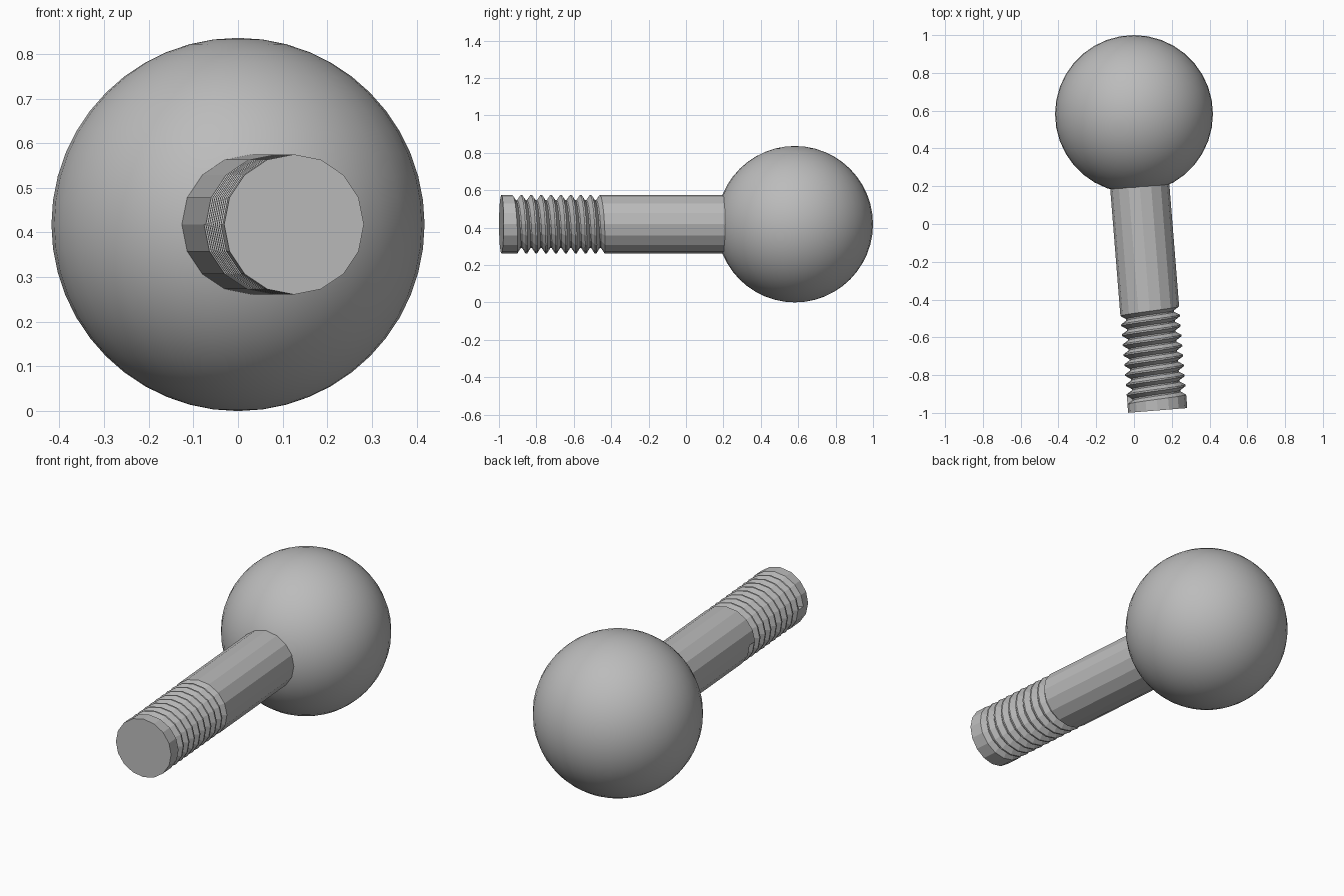
import bpy, bmesh
from math import pi, cos, sin
from mathutils import Vector

cube = bpy.data.objects.get("Cube")
if cube:
    bpy.data.objects.remove(cube, do_unlink=True)

RADIUS = 0.418                        # ball
CENTRE = Vector((0, 0.582, RADIUS))
AXIS = Vector((0.08, -1, 0)).normalized()
SIDE = Vector((-AXIS.y, AXIS.x, 0))
UP = Vector((0, 0, 1))

SIDES, TURNS, PITCH = 16, 9, 0.053
CREST, ROOT = 0.157, 0.128
SHAFT_START, THREAD_START, TIP = 0.3, 1.007, 1.574

grey = bpy.data.materials.new("plain_grey")
grey.use_nodes = True
colour = (0.5, 0.5, 0.5, 1)
grey.diffuse_color = colour
grey.node_tree.nodes["Principled BSDF"].inputs["Base Color"].default_value = colour


def finish(bm, name):
    bmesh.ops.recalc_face_normals(bm, faces=bm.faces)
    mesh = bpy.data.meshes.new(name)
    bm.to_mesh(mesh)
    bm.free()
    mesh.materials.append(grey)
    obj = bpy.data.objects.new(name, mesh)
    bpy.context.collection.objects.link(obj)
    return obj


# Ball head
bm = bmesh.new()
bmesh.ops.create_uvsphere(bm, u_segments=36, v_segments=24, radius=RADIUS)
ball = finish(bm, "ball_head")
ball.location = CENTRE
for poly in ball.data.polygons:
    poly.use_smooth = True

# Threaded shank, running out of the ball along its slightly turned axis
bm = bmesh.new()


def point(step, along, radius):
    phi = pi + 2 * pi * step / SIDES
    return bm.verts.new(CENTRE + AXIS * along + (SIDE * cos(phi) + UP * sin(phi)) * radius)


steps = SIDES * TURNS
helix = [THREAD_START + PITCH * n / SIDES for n in range(steps + SIDES + 1)]
base = [point(i, SHAFT_START, CREST) for i in range(SIDES)]
tip = [point(i, TIP, CREST) for i in range(SIDES)]
crest = [point(n, s, CREST) for n, s in enumerate(helix)]

# Groove section: slope down, narrow floor, slope up, flat crest to next turn
groove = []
for n in range(steps + 1):
    s = helix[n]
    groove.append([crest[n],
                   point(n, s + PITCH * 0.36, ROOT),
                   point(n, s + PITCH * 0.50, ROOT),
                   point(n, s + PITCH * 0.84, CREST),
                   crest[n + SIDES]])
for a, b in zip(groove, groove[1:]):
    for k in range(4):
        bm.faces.new((a[k], b[k], b[k + 1], a[k + 1]))

# Plain shaft and tip collar meet the first and last turns
for i in range(SIDES):
    j = (i + 1) % SIDES
    bm.faces.new((base[i], base[j], crest[i + 1], crest[i]))
    bm.faces.new((crest[steps + i], crest[steps + i + 1], tip[j], tip[i]))

# Groove end walls and flat caps
bm.faces.new(groove[0])
bm.faces.new(groove[-1])
bm.faces.new(base)
bm.faces.new(tip)
finish(bm, "threaded_shank")
